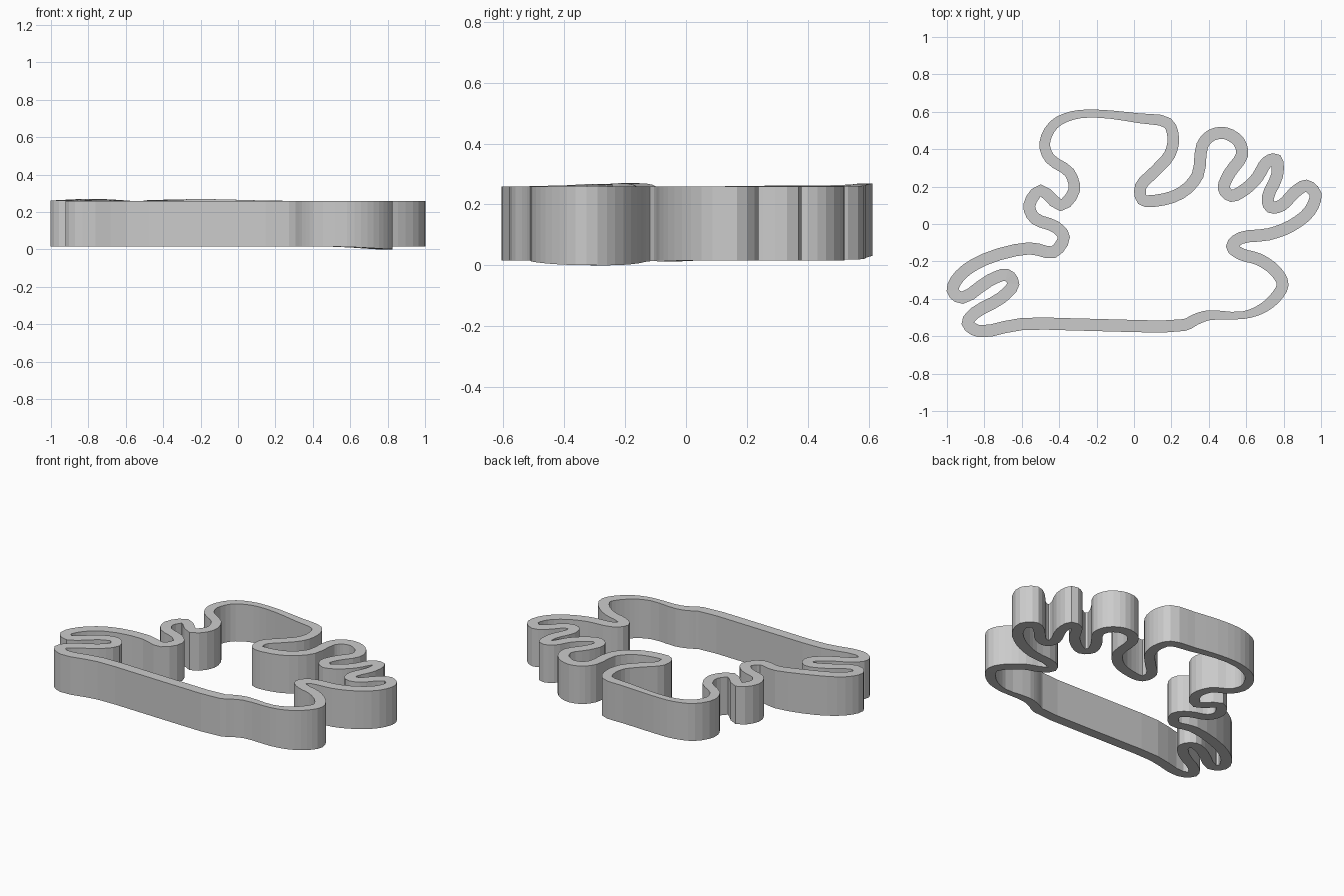
import bpy, bmesh, math
from mathutils import Vector

if "Cube" in bpy.data.objects:
    bpy.data.objects.remove(bpy.data.objects["Cube"])

# Wall centre line seen from above, clockwise from the top of the rounded lobe
PATH = [
    (-.20, .59), (.03, .565), (.18, .54), (.21, .46), (.19, .37), (.11, .28), (.035, .20),
    (.045, .13), (.12, .125), (.25, .165), (.34, .26), (.365, .42), (.415, .475), (.49, .485),
    (.56, .44), (.578, .37), (.51, .27), (.48, .19), (.52, .15), (.60, .19), (.66, .25),
    (.71, .33), (.76, .345), (.765, .26), (.715, .14), (.73, .09), (.79, .10), (.86, .17),
    (.92, .205), (.97, .16), (.94, .07), (.84, -.01), (.72, -.055), (.57, -.075),
    (.523, -.12), (.57, -.16), (.67, -.19), (.76, -.255), (.795, -.325), (.755, -.395),
    (.68, -.455), (.58, -.488), (.40, -.488), (.33, -.51), (.27, -.54), (-.20, -.54),
    (-.60, -.535), (-.83, -.573), (-.89, -.53), (-.85, -.475), (-.71, -.395), (-.645, -.32),
    (-.68, -.272), (-.77, -.30), (-.92, -.395), (-.97, -.355), (-.93, -.275), (-.80, -.19),
    (-.56, -.13), (-.43, -.15), (-.375, -.07), (-.42, -.015), (-.53, .03), (-.56, .10),
    (-.50, .18), (-.39, .10), (-.32, .18), (-.345, .275), (-.45, .35), (-.478, .43),
    (-.43, .53), (-.33, .58),
]
STEPS = 3
# Local variations of the wall: x, y, radius, amount
THIN = [(-.2, .6, .32, .022), (.55, -.5, .17, .025)]
TOP = [(-.2, .6, .3, .010), (-.78, -.18, .2, .011), (-.47, -.15, .12, -.006)]
BOTTOM = [(-.2, .6, .3, .015), (.75, -.3, .2, -.017)]


def bump(p, spots):
    return sum(a * math.exp(-((p.x - x) ** 2 + (p.y - y) ** 2) / (r * r)) for x, y, r, a in spots)


def smooth_loop(points, steps):
    """Centripetal Catmull-Rom curve through a closed list of points."""
    pts = [Vector(p) for p in points]
    n, out = len(pts), []
    for i in range(n):
        a, b, c, d = (pts[(i + k) % n] for k in (-1, 0, 1, 2))
        t1 = (b - a).length ** .5
        t2 = t1 + (c - b).length ** .5
        t3 = t2 + (d - c).length ** .5
        for s in range(steps):
            t = t1 + (t2 - t1) * s / steps
            p = a.lerp(b, t / t1)
            q = b.lerp(c, (t - t1) / (t2 - t1))
            r = c.lerp(d, (t - t2) / (t3 - t2))
            out.append(p.lerp(q, t / t2).lerp(q.lerp(r, (t - t1) / (t3 - t1)), (t - t1) / (t2 - t1)))
    return out


# Sweep a rectangular section around the loop
line = smooth_loop(PATH, STEPS)
n = len(line)
bm = bmesh.new()
rings = []
for i, p in enumerate(line):
    t = (line[(i + 1) % n] - line[i - 1]).normalized()
    side = Vector((-t.y, t.x)) * (.065 - bump(p, THIN)) / 2
    lo, hi = .017 + bump(p, BOTTOM), .259 + bump(p, TOP)
    o, q = p + side, p - side
    rings.append([bm.verts.new((v.x, v.y, z)) for v, z in ((o, lo), (o, hi), (q, hi), (q, lo))])
for i in range(n):
    a, b = rings[i], rings[(i + 1) % n]
    for k in range(4):
        m = (k + 1) % 4
        bm.faces.new((a[k], a[m], b[m], b[k]))
bmesh.ops.recalc_face_normals(bm, faces=bm.faces)
mesh = bpy.data.meshes.new("outline_wall")
bm.to_mesh(mesh)
bm.free()
wall = bpy.data.objects.new("outline_wall", mesh)
bpy.context.collection.objects.link(wall)
